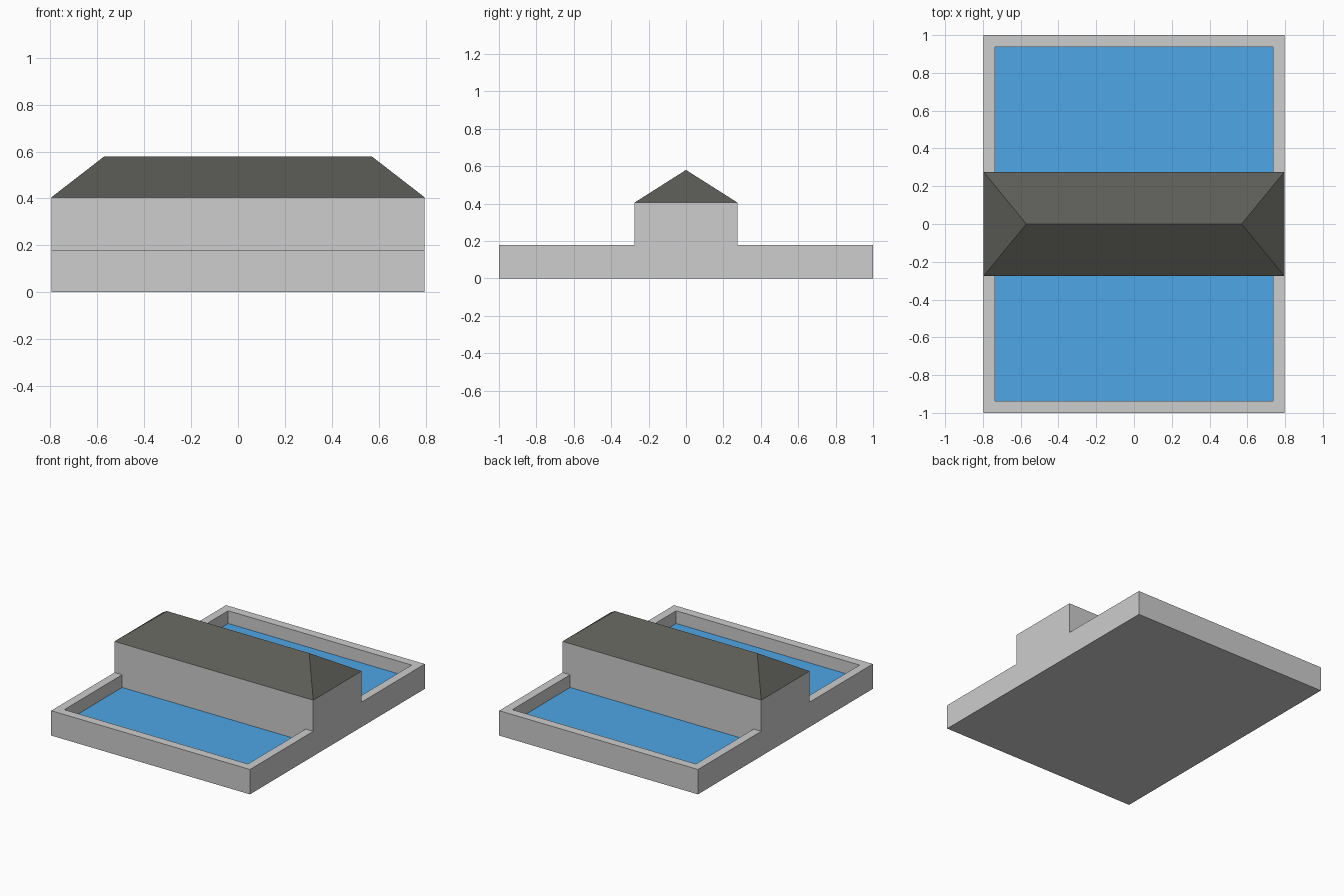
import bpy, bmesh
from mathutils import Vector

if "Cube" in bpy.data.objects:
    bpy.data.objects.remove(bpy.data.objects["Cube"])

HX, HY = 0.796, 1.0           # outer half size
PX, PY = 0.735, 0.937         # inner pool limits
HOUSE_Y = 0.276               # half depth of the house
RIM_Z, WATER_Z, EAVE_Z, RIDGE_Z = 0.18, 0.088, 0.405, 0.58
RIDGE_X = 0.57


def material(name, rgb):
    m = bpy.data.materials.new(name)
    m.diffuse_color = (*rgb, 1.0)
    m.use_nodes = True
    m.node_tree.nodes["Principled BSDF"].inputs["Base Color"].default_value = m.diffuse_color
    return m


def add_object(name, bm, mats):
    me = bpy.data.meshes.new(name)
    bm.to_mesh(me)
    bm.free()
    for m in mats:
        me.materials.append(m)
    ob = bpy.data.objects.new(name, me)
    bpy.context.collection.objects.link(ob)
    return ob


def box(hx, hy, z0, z1):
    bm = bmesh.new()
    bmesh.ops.create_cube(bm, size=1)
    for v in bm.verts:
        v.co = Vector((v.co.x * 2 * hx, v.co.y * 2 * hy, z0 if v.co.z < 0 else z1))
    return bm


def extrude_top(bm, rule, z):
    """Move the rim-level top faces that pass the rule to height z."""
    faces = [f for f in bm.faces if f.normal.z > 0.9
             and abs(f.calc_center_median().z - RIM_Z) < 1e-4
             and rule(f.calc_center_median())]
    out = bmesh.ops.extrude_face_region(bm, geom=faces)["geom"]
    for v in out:
        if isinstance(v, bmesh.types.BMVert):
            v.co.z = z
    # Remove the faces left behind at rim level
    bmesh.ops.delete(bm, geom=[f for f in faces if f.is_valid], context='FACES')
    bm.normal_update()


concrete = material("light grey concrete", (0.61, 0.61, 0.61))
water = material("blue water", (0.077, 0.38, 0.79))
slate = material("dark grey roof", (0.107, 0.107, 0.095))

# Basin and house walls: a slab cut into strips, house raised, pools sunk
bm = box(HX, HY, 0, RIM_Z)
cuts = [((1, 0, 0), PX), ((0, 1, 0), PY), ((0, 1, 0), HOUSE_Y)]
for axis, d in cuts:
    for s in (-1, 1):
        bmesh.ops.bisect_plane(bm, geom=bm.verts[:] + bm.edges[:] + bm.faces[:],
                               plane_co=Vector(axis) * d * s, plane_no=axis)
bm.normal_update()
extrude_top(bm, lambda c: abs(c.y) < HOUSE_Y, EAVE_Z)
for s in (-1, 1):
    extrude_top(bm, lambda c: abs(c.x) < PX and HOUSE_Y < s * c.y < PY, WATER_Z)
bmesh.ops.recalc_face_normals(bm, faces=bm.faces)
# Water is every face lying flat at the water level
for f in bm.faces:
    if all(abs(v.co.z - WATER_Z) < 1e-4 for v in f.verts):
        f.material_index = 1
add_object("basin_and_house", bm, [concrete, water])

# Hipped roof: a box whose top is pinched to a ridge
bm = box(HX, HOUSE_Y, EAVE_Z, RIDGE_Z)
for v in bm.verts:
    if v.co.z > EAVE_Z + 0.01:
        v.co.x = RIDGE_X if v.co.x > 0 else -RIDGE_X
        v.co.y = 0
bmesh.ops.remove_doubles(bm, verts=bm.verts, dist=1e-4)
bmesh.ops.recalc_face_normals(bm, faces=bm.faces)
# The underside rests on the house, so it is left open
bottom = [f for f in bm.faces if all(v.co.z < EAVE_Z + 0.01 for v in f.verts)]
bmesh.ops.delete(bm, geom=bottom, context='FACES_ONLY')
add_object("hipped_roof", bm, [slate])
